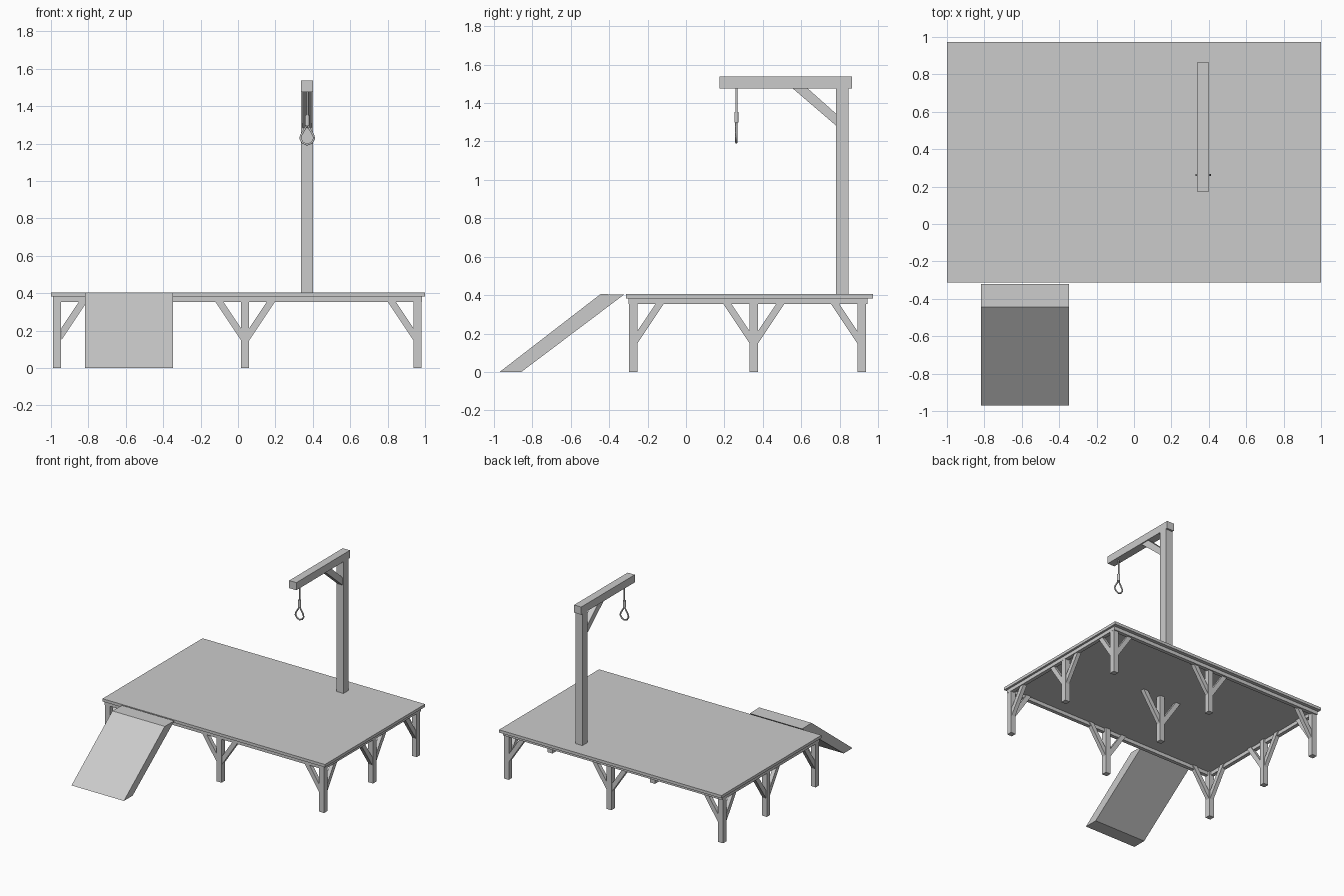
import bpy
import bmesh
from mathutils import Vector

cube = bpy.data.objects.get("Cube")
if cube:
    bpy.data.objects.remove(cube, do_unlink=True)

grey = bpy.data.materials.new("plain grey")
grey.use_nodes = True
colour = (0.6, 0.6, 0.6, 1)
grey.diffuse_color = colour
grey.node_tree.nodes["Principled BSDF"].inputs["Base Color"].default_value = colour


def finish(name, bm):
    bmesh.ops.recalc_face_normals(bm, faces=bm.faces)
    mesh = bpy.data.meshes.new(name)
    bm.to_mesh(mesh)
    bm.free()
    mesh.materials.append(grey)
    obj = bpy.data.objects.new(name, mesh)
    bpy.context.collection.objects.link(obj)
    return obj


def prism(name, profile, axis, lo, hi):
    """Extrude a (horizontal, z) profile along x or y, from lo to hi."""
    bm = bmesh.new()
    place = (lambda h, z: (lo, h, z)) if axis == "x" else (lambda h, z: (h, lo, z))
    face = bm.faces.new([bm.verts.new(place(h, z)) for h, z in profile])
    ext = bmesh.ops.extrude_face_region(bm, geom=[face])
    shift = Vector((hi - lo, 0, 0)) if axis == "x" else Vector((0, hi - lo, 0))
    verts = [g for g in ext["geom"] if isinstance(g, bmesh.types.BMVert)]
    bmesh.ops.translate(bm, verts=verts, vec=shift)
    return finish(name, bm)


def box(name, x0, x1, y0, y1, z0, z1):
    return prism(name, [(y0, z0), (y1, z0), (y1, z1), (y0, z1)], "x", x0, x1)


def rope(name, points, radius, closed=False):
    curve = bpy.data.curves.new(name, "CURVE")
    curve.dimensions = "3D"
    curve.bevel_depth = radius
    curve.bevel_resolution = 1
    curve.use_fill_caps = True
    spline = curve.splines.new("POLY")
    spline.points.add(len(points) - 1)
    for p, co in zip(spline.points, points):
        p.co = (*co, 1)
    spline.use_cyclic_u = closed
    curve.materials.append(grey)
    obj = bpy.data.objects.new(name, curve)
    bpy.context.collection.objects.link(obj)
    bpy.context.view_layer.objects.active = obj
    obj.select_set(True)
    bpy.ops.object.convert(target="MESH")
    obj.select_set(False)


# Platform deck and the rim beams below it
DECK_Z, DECK_TOP, RIM_Z = 0.382, 0.405, 0.353
X0, X1, Y0, Y1, RIM = -0.99, 0.983, -0.298, 0.945, 0.03
box("deck", -1, 1, -0.312, 0.973, DECK_Z, DECK_TOP)
box("front_rim", X0, X1, Y0, Y0 + RIM, RIM_Z, DECK_Z)
box("back_rim", X0, X1, Y1 - RIM, Y1, RIM_Z, DECK_Z)
box("right_rim", X0, X0 + RIM, Y0 + RIM, Y1 - RIM, RIM_Z, DECK_Z)
box("left_rim", X1 - RIM, X1, Y0 + RIM, Y1 - RIM, RIM_Z, DECK_Z)

# Legs in a three by three grid, with braces along the edges
H, B = 0.022, 0.016
RISE = DECK_Z - 0.148


def leg_brace(name, centre, side, axis, across):
    run = RISE / 1.5
    profile = [(0, 0.148), (run, DECK_Z), (run - 0.043, DECK_Z), (0, 0.213)]
    points = [(centre + side * (H + h), z) for h, z in profile]
    prism(name, points, axis, across - B, across + B)


columns = {"right": -0.967, "middle": 0.038, "left": 0.96}
rows = {"front": -0.275, "centre": 0.353, "back": 0.914}
for col, x in columns.items():
    for row, y in rows.items():
        name = f"{row}_{col}_leg"
        box(name, x - H, x + H, y - H, y + H, 0, DECK_Z)
        for side in (-1, 1):
            outside_x = (col, side) in (("right", -1), ("left", 1))
            outside_y = (row, side) in (("front", -1), ("back", 1))
            if not outside_x and (row != "centre" or col == "middle"):
                leg_brace(name + "_cross_brace", x, side, "y", y)
            if not outside_y and col != "middle":
                leg_brace(name + "_side_brace", y, side, "x", x)

# Sloping ramp at the front
prism("ramp", [(-0.97, 0), (-0.857, 0), (-0.322, 0.403), (-0.445, 0.405)],
      "x", -0.818, -0.347)

# Post, overhead beam and diagonal brace
box("post", 0.338, 0.402, 0.78, 0.847, DECK_TOP, 1.475)
box("overhead_beam", 0.338, 0.402, 0.175, 0.863, 1.475, 1.537)
prism("beam_brace", [(0.78, 1.283), (0.78, 1.345), (0.634, 1.475), (0.556, 1.475)],
      "x", 0.346, 0.394)

# Hanging rope with its knot and loop
RX, RY = 0.37, 0.262
rope("hanging_rope", [(RX, RY, 1.475), (RX, RY, 1.35)], 0.006)
rope("rope_knot", [(RX, RY, 1.354), (RX, RY, 1.297)], 0.0125)
half = [(0.012, 1.28), (0.033, 1.245), (0.037, 1.226), (0.024, 1.204)]
loop = [(0, 1.3)] + half + [(0, 1.194)] + [(-h, z) for h, z in reversed(half)]
rope("rope_loop", [(RX + h, RY, z) for h, z in loop], 0.006, closed=True)
